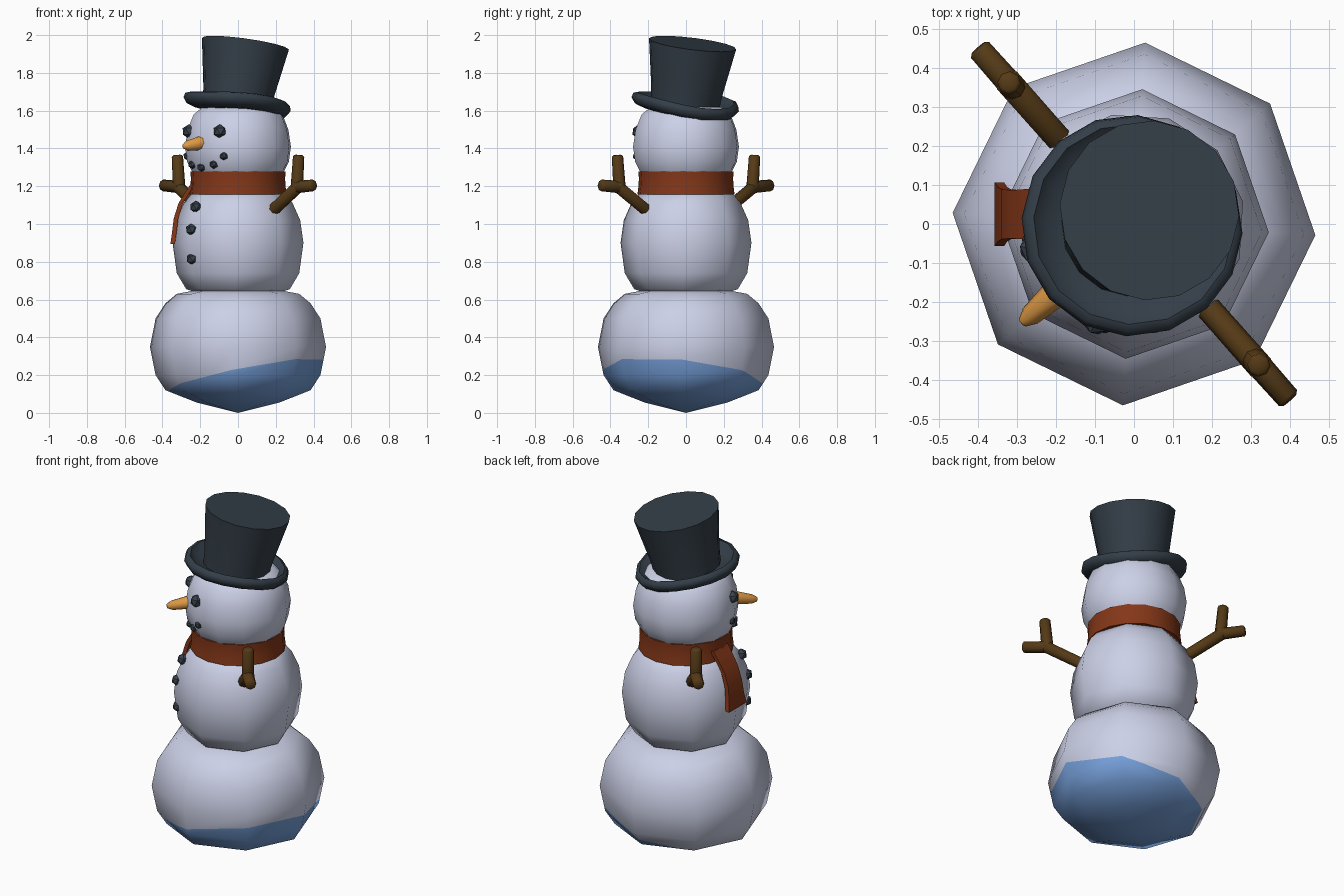
import bpy, bmesh, math
from mathutils import Vector, Matrix

if "Cube" in bpy.data.objects:
    bpy.data.objects.remove(bpy.data.objects["Cube"])

TURN = Matrix.Rotation(math.radians(-48.5), 4, 'Z')   # whole figure faces the front left


def material(name, rgb):
    m = bpy.data.materials.new(name)
    m.diffuse_color = (*rgb, 1)
    m.use_nodes = True
    m.node_tree.nodes["Principled BSDF"].inputs["Base Color"].default_value = m.diffuse_color
    return m


SNOW = material("snow white", (0.62, 0.65, 0.82))
ICE = material("ice blue", (0.18, 0.35, 0.70))
HAT = material("hat charcoal", (0.034, 0.048, 0.064))
COAL = material("coal grey", (0.04, 0.054, 0.072))
RUST = material("scarf rust", (0.23, 0.038, 0.009))
WOOD = material("twig brown", (0.09, 0.042, 0.008))
CARROT = material("carrot orange", (0.75, 0.33, 0.06))


def finish(bm, name, mats, angle=50):
    bmesh.ops.remove_doubles(bm, verts=bm.verts, dist=1e-5)
    bmesh.ops.recalc_face_normals(bm, faces=bm.faces)
    me = bpy.data.meshes.new(name)
    bm.to_mesh(me)
    bm.free()
    for m in mats:
        me.materials.append(m)
    ob = bpy.data.objects.new(name, me)
    bpy.context.collection.objects.link(ob)
    bpy.ops.object.select_all(action='DESELECT')
    ob.select_set(True)
    bpy.context.view_layer.objects.active = ob
    bpy.ops.object.shade_smooth_by_angle(angle=math.radians(angle))
    return ob


def lathe(bm, profile, sides, mat=Matrix(), saddle=0, closed=False):
    rings = []
    for r, z in profile:
        ring = []
        for i in range(sides):
            a = 2 * math.pi * i / sides
            lift = saddle * math.cos(2 * a) * r / 0.28
            ring.append(bm.verts.new(mat @ Vector((r * math.cos(a), r * math.sin(a), z + lift))))
        rings.append(ring)
    pairs = list(zip(rings, rings[1:])) + ([(rings[-1], rings[0])] if closed else [])
    for a, b in pairs:
        for i in range(sides):
            j = (i + 1) % sides
            bm.faces.new((a[i], a[j], b[j], b[i]))
    # collapse the pole rings so that no zero-area faces remain
    bmesh.ops.dissolve_degenerate(bm, dist=1e-5, edges=bm.edges)


def stick(bm, p, q, r1, r2, sides=8):
    p, q = Vector(p), Vector(q)
    d = q - p
    mat = TURN @ Matrix.Translation(p) @ d.to_track_quat('Z', 'Y').to_matrix().to_4x4()
    n = d.length
    lathe(bm, [(0, 0), (r1, 0), (r2, n - r2 * 0.25), (r2 * 0.7, n), (0, n)], sides, mat)


# bottom ball, with a slanted icy patch underneath
bm = bmesh.new()
lathe(bm, [(0, 0.0), (0.22, 0.055), (0.385, 0.12), (0.437, 0.2), (0.467, 0.35), (0.437, 0.5),
           (0.385, 0.58), (0.325, 0.63), (0.22, 0.65), (0, 0.65)], 8, TURN)
bmesh.ops.remove_doubles(bm, verts=bm.verts, dist=1e-5)
slope = Vector((-0.2, 0.1, 1))
level = Vector((0, 0, 0.19))
bmesh.ops.bisect_plane(bm, geom=bm.verts[:] + bm.edges[:] + bm.faces[:],
                       plane_co=level, plane_no=slope)
for f in bm.faces:
    f.material_index = int((f.calc_center_median() - level).dot(slope) < 0)
finish(bm, "bottom_ball", [SNOW, ICE], 60)

# middle ball
bm = bmesh.new()
lathe(bm, [(0, 0.62), (0.2, 0.63), (0.275, 0.655), (0.325, 0.74), (0.347, 0.9), (0.33, 1.02),
           (0.29, 1.11), (0.24, 1.17), (0, 1.2)], 8, TURN)
finish(bm, "middle_ball", [SNOW], 60)

# head
bm = bmesh.new()
lathe(bm, [(0, 1.2), (0.2, 1.21), (0.245, 1.27), (0.275, 1.33), (0.286, 1.41), (0.272, 1.5),
           (0.24, 1.58), (0.19, 1.62), (0, 1.63)], 12, TURN)
finish(bm, "head", [SNOW], 60)

# top hat, tipped backwards
tip = TURN @ Matrix.Translation((0, -0.012, 1.605)) @ Matrix.Rotation(math.radians(-10.5), 4, 'X')
bm = bmesh.new()
lathe(bm, [(0, 0), (0.18, 0), (0.19, 0.1), (0.233, 0.355), (0, 0.355)], 16, tip)
finish(bm, "hat_crown", [HAT], 40)
bm = bmesh.new()
lathe(bm, [(0.15, 0.025), (0.225, 0.03), (0.26, 0.062), (0.28, 0.055), (0.287, 0.03),
           (0.265, 0.0), (0.22, -0.015), (0.15, -0.015)], 16, tip, saddle=0.012, closed=True)
finish(bm, "hat_brim", [HAT], 60)

# carrot nose
bm = bmesh.new()
stick(bm, (0, -0.22, 1.435), (0, -0.365, 1.413), 0.043, 0.027)
stick(bm, (0, -0.36, 1.414), (0, -0.385, 1.411), 0.025, 0.014)
finish(bm, "carrot_nose", [CARROT])


# coal lumps: eyes, mouth and buttons
def lump(name, x, y, z, r):
    bm = bmesh.new()
    bmesh.ops.create_icosphere(bm, subdivisions=1, radius=r,
                               matrix=TURN @ Matrix.Translation((x, y, z)))
    finish(bm, name, [COAL], 30)


for s in (-1, 1):
    lump("eye", s * 0.124, -0.237, 1.49, 0.038)
    lump("mouth_outer", s * 0.145, -0.228, 1.36, 0.024)
    lump("mouth_inner", s * 0.085, -0.247, 1.315, 0.024)
lump("mouth_middle", 0, -0.258, 1.30, 0.024)
for y, z in ((0.297, 1.09), (0.327, 0.97), (0.322, 0.815)):
    lump("button", 0, -y, z, 0.034)

# forked twig arms
for s, side in ((1, "left"), (-1, "right")):
    bm = bmesh.new()
    stick(bm, (s * 0.26, 0, 1.06), (s * 0.50, 0, 1.21), 0.033, 0.034)
    stick(bm, (s * 0.46, 0, 1.195), (s * 0.605, 0, 1.205), 0.033, 0.031)
    stick(bm, (s * 0.47, 0, 1.19), (s * 0.485, 0, 1.365), 0.033, 0.030)
    finish(bm, side + "_twig_arm", [WOOD], 50)

# scarf wrap
bm = bmesh.new()
lathe(bm, [(0.22, 1.16), (0.258, 1.155), (0.252, 1.2), (0.25, 1.24), (0.252, 1.277), (0.22, 1.275)],
      16, TURN, closed=True)
finish(bm, "scarf_wrap", [RUST], 50)

# scarf tail hanging down the side: (distance out, height, half width)
bm = bmesh.new()
rows = []
for d, z, w in ((0.245, 1.22, 0.068), (0.275, 1.175, 0.065), (0.315, 1.11, 0.062),
                (0.34, 1.03, 0.064), (0.35, 0.95, 0.07), (0.358, 0.895, 0.082)):
    rows.append([[bm.verts.new((-d + t, 0.025 + s * w, z)) for s in (-1, 1)] for t in (0, 0.024)])
for a, b in zip(rows, rows[1:]):
    for t in (0, 1):
        bm.faces.new((a[t][0], a[t][1], b[t][1], b[t][0]))
        bm.faces.new((a[0][t], a[1][t], b[1][t], b[0][t]))
for r in (rows[0], rows[-1]):
    bm.faces.new((r[0][0], r[0][1], r[1][1], r[1][0]))
finish(bm, "scarf_tail", [RUST], 50)
